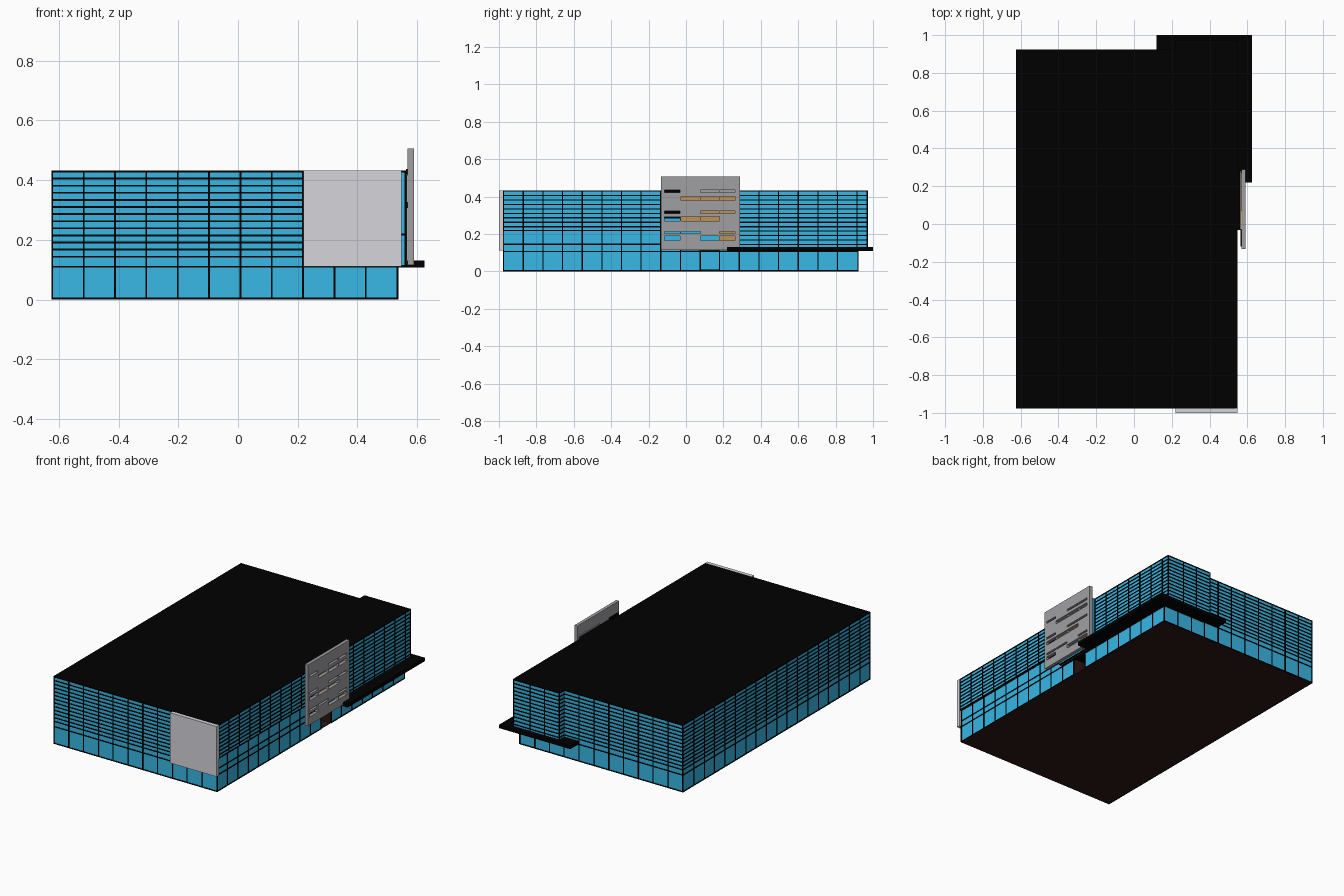
import bpy, bmesh
from mathutils import Matrix, Vector

if "Cube" in bpy.data.objects:
    bpy.data.objects.remove(bpy.data.objects["Cube"])


def material(name, r, g, b):
    m = bpy.data.materials.new(name)
    m.diffuse_color = (r, g, b, 1)
    m.use_nodes = True
    m.node_tree.nodes["Principled BSDF"].inputs["Base Color"].default_value = m.diffuse_color
    return m


GLASS = material("blue glass", 0.040, 0.48, 0.79)
BLACK = material("black frame", 0.0, 0.0, 0.0)
BROWN = material("dark brown base", 0.026, 0.007, 0.007)
GREY = material("grey screen", 0.35, 0.35, 0.37)
PALE = material("pale grey panel", 0.66, 0.66, 0.71)
ORANGE = material("tan panel", 0.50, 0.29, 0.11)


def finish(name, bm, mats):
    bmesh.ops.recalc_face_normals(bm, faces=bm.faces)
    me = bpy.data.meshes.new(name)
    for m in mats:
        me.materials.append(m)
    bm.normal_update()
    for f in bm.faces:  # sides, top, underside
        if len(mats) == 3:
            f.material_index = 1 if f.normal.z > 0.5 else 2 if f.normal.z < -0.5 else 0
    bm.to_mesh(me)
    bm.free()
    ob = bpy.data.objects.new(name, me)
    bpy.context.collection.objects.link(ob)
    return ob


def prism(name, pts, z0, z1, *mats):
    bm = bmesh.new()
    face = bm.faces.new([bm.verts.new((x, y, z0)) for x, y in pts])
    ext = bmesh.ops.extrude_face_region(bm, geom=[face], use_keep_orig=True)
    top = [v for v in ext["geom"] if isinstance(v, bmesh.types.BMVert)]
    bmesh.ops.translate(bm, verts=top, vec=(0, 0, z1 - z0))
    return finish(name, bm, mats)


def add_box(bm, lo, hi):
    lo, hi = Vector(lo), Vector(hi)
    bmesh.ops.create_cube(bm, size=1, matrix=Matrix.Translation((lo + hi) / 2)
                          @ Matrix.Diagonal((*(hi - lo), 1)))


def box(name, lo, hi, *mats):
    bm = bmesh.new()
    add_box(bm, lo, hi)
    return finish(name, bm, mats)


W, E, S, N = -0.622, 0.534, -0.975, 0.92    # glass planes
UP, WING_W, WING_N = 0.545, 0.22, 0.969     # upper east face, corner wing
PITCH, T, H = 0.105, 0.003, 0.432           # mullion spacing, half width, roof


def mullions(name, axis, at, lo, hi, z0, z1, zs):
    """Bars on one wall; axis 0 runs along x at y=at, axis 1 along y at x=at."""
    bm = bmesh.new()
    start = (W, S)[axis]
    ticks = [lo, hi] + [start + PITCH * k for k in range(20)
                        if lo + 0.02 < start + PITCH * k < hi - 0.02]

    def bar(a, b, za, zb):
        if axis == 0:
            add_box(bm, (a, at - T, za), (b, at + T, zb))
        else:
            add_box(bm, (at - T, a, za), (at + T, b, zb))
    for t in ticks:
        bar(t - T, t + T, z0, z1)
    for z in zs:
        bar(lo, hi, z - T, z + T)
    return finish(name, bm, [BLACK])


# Glass volumes: ground floor with entrance recess, middle band, upper floors
D0, D1, DX = 0.075, 0.18, 0.42
prism("ground_floor", [(W, S), (E, S), (E, D0), (DX, D0), (DX, D1),
                       (E, D1), (E, N), (W, N)], 0.001, 0.11, GLASS, BLACK, BROWN)
prism("base_slab", [(W, S), (E, S), (E, N), (W, N)], 0, 0.003, BROWN)
for name, y in (("entrance_wall_south", D0), ("entrance_wall_north", D1 - 0.004)):
    box(name, (DX, y, 0.003), (E, y + 0.004, 0.11), BROWN)


def upper_outline(east):
    return [(W, S), (east, S), (east, -0.03), (UP, -0.03), (UP, WING_N),
            (WING_W, WING_N), (WING_W, N), (W, N)]


prism("middle_band", upper_outline(E), 0.11, 0.215, GLASS, BLACK, BLACK)
prism("upper_floors", upper_outline(UP - 0.0005), 0.215, H, GLASS, BLACK, BLACK)

# Mullion grids
TOP, STEP = H - T, 0.0238
fine = [TOP - STEP * k for k in range(13)]
full = fine + [0.11, 0.003]
mullions("south_mullions", 0, S, W, E, 0, H, full)
mullions("west_mullions", 1, W, S, N, 0, H, full)
mullions("north_mullions", 0, N, W, WING_W, 0, H, full)
mullions("north_ground_mullions", 0, N, WING_W, E, 0, 0.11, [0.003, 0.107])
mullions("wing_north_mullions", 0, WING_N, WING_W, UP, 0.11, H, fine + [0.113])
mullions("wing_west_mullions", 1, WING_W, N, WING_N, 0.11, H, fine + [0.113])
mullions("wing_east_mullions", 1, UP, 0.285, WING_N, 0.11, H, fine + [0.113])
mullions("east_upper_mullions", 1, UP, S, -0.03, 0.215, H, fine[:9] + [0.218])
mullions("east_middle_mullions", 1, E, S, -0.03, 0.1, 0.215, [0.145, 0.106])
mullions("east_ground_mullions_south", 1, E, S, D0, 0, 0.11, [0.003, 0.106])
mullions("east_ground_mullions_north", 1, E, D1, N, 0, 0.11, [0.003, 0.106])
mullions("entrance_mullions", 1, DX, D0, D1, 0, 0.11, [0.006, 0.106])
box("entrance_lintel", (E - 0.005, D0, 0.104), (E + 0.003, D1, 0.114), BLACK)

# Canopy wrapping the corner
prism("canopy", [(0.12, 0.915), (0.12, 1.0), (0.625, 1.0), (0.625, 0.22),
                 (E, 0.22), (E, 0.915)], 0.108, 0.130, BLACK)

# Solid panel at the front corner
box("corner_panel", (0.219, -1.0, 0.11), (0.548, -0.976, H), PALE)

# Glass bay behind the screen, with tan wall panels
box("screen_bay", (UP - 0.01, -0.03, 0.112), (0.561, 0.284, H), GLASS, BLACK, BLACK)
mullions("bay_mullions", 0, -0.03, UP, 0.561, 0.11, H, [TOP, 0.218, 0.113])
box("tan_panel_upper", (0.560, -0.028, 0.225), (0.5665, 0.28, 0.415), ORANGE)
box("tan_panel_lower", (0.560, 0.18, 0.115), (0.5665, 0.28, 0.225), ORANGE)
box("top_slot_backing", (0.563, 0.07, 0.416), (0.5695, 0.27, 0.438), GREY)
box("top_slot_backing_dark", (0.563, -0.12, 0.418), (0.5695, -0.03, 0.437), BLACK)
box("middle_slot_backing_dark", (0.563, -0.12, 0.306), (0.5695, -0.03, 0.326), BLACK)

# Slotted screen: a filled outline with rectangular holes
A, B, C, D, F, G = -0.115, -0.033, -0.028, 0.077, 0.18, 0.262
rects = [(-0.133, 0.288, 0.115, 0.506)]
rows = [(0.421, 0.434, [(A, B), (D, F - 0.003), (F, G)]),
        (0.379, 0.401, [(C, D - 0.003), (D, F - 0.003), (F, G)]),
        (0.310, 0.323, [(A, B), (D, F - 0.003), (F, G)]),
        (0.270, 0.293, [(A, B), (C, D - 0.003), (D, F)]),
        (0.201, 0.213, [(A, B), (C, D), (F, G)]),
        (0.166, 0.189, [(A, B), (D, F - 0.003), (F, G)])]
for z0, z1, spans in rows:
    rects += [(a, b, z0, z1) for a, b in spans]
curve = bpy.data.curves.new("screen_outline", 'CURVE')
curve.dimensions = '2D'
curve.fill_mode = 'BOTH'
curve.extrude = 0.0105
for a, b, z0, z1 in rects:
    sp = curve.splines.new('POLY')
    sp.points.add(3)
    for p, (u, v) in zip(sp.points, [(a, z0), (b, z0), (b, z1), (a, z1)]):
        p.co = (u, v, 0, 1)
    sp.use_cyclic_u = True
helper = bpy.data.objects.new("screen_outline", curve)
bpy.context.collection.objects.link(helper)
dg = bpy.context.evaluated_depsgraph_get()
mesh = bpy.data.meshes.new_from_object(helper.evaluated_get(dg))
bpy.data.objects.remove(helper)
mesh.transform(Matrix(((0, 0, 1, 0.5785), (1, 0, 0, 0), (0, 1, 0, 0), (0, 0, 0, 1))))
mesh.materials.clear()
mesh.materials.append(GREY)
mesh.shade_flat()
screen = bpy.data.objects.new("slotted_screen", mesh)
bpy.context.collection.objects.link(screen)
